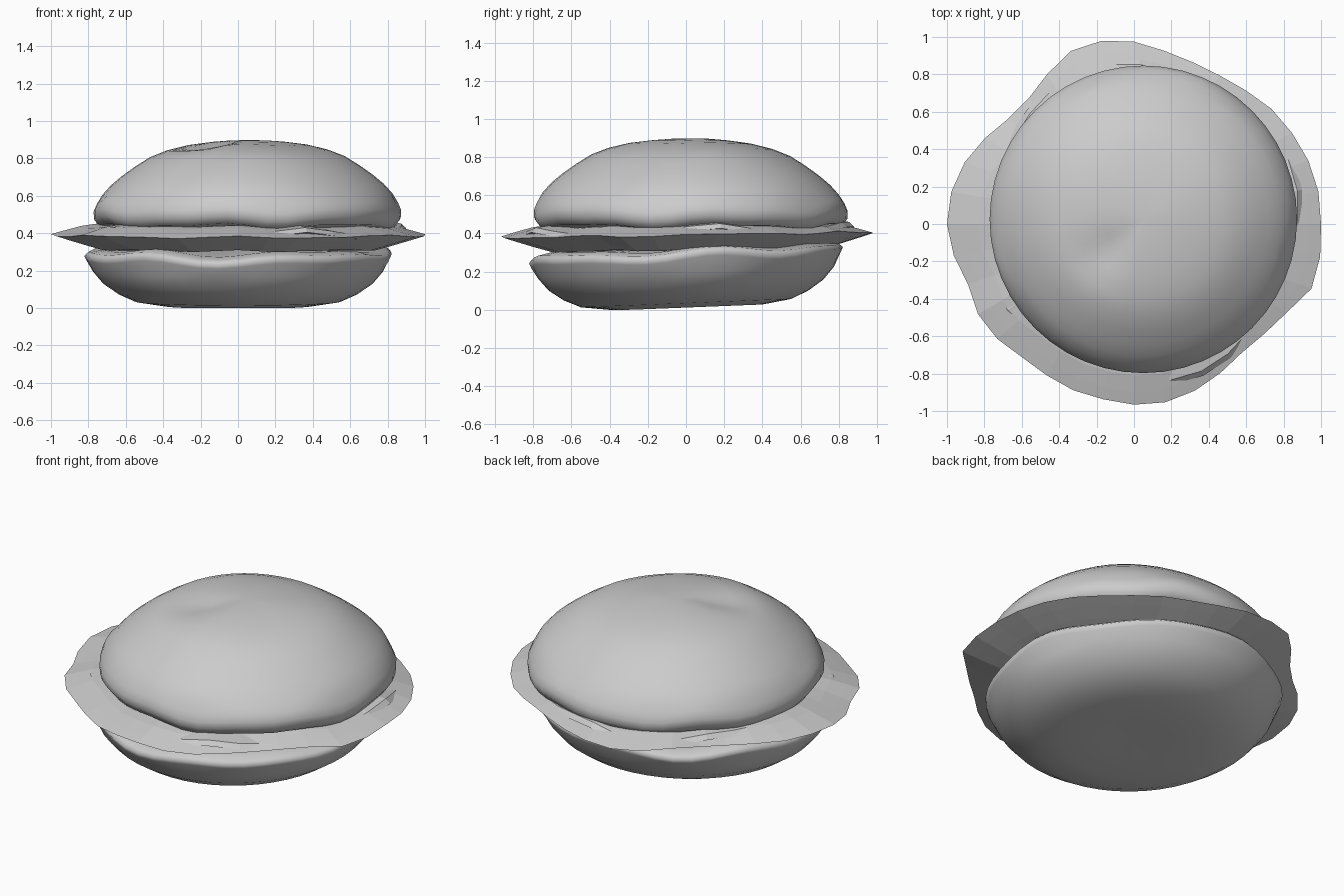
import bpy, bmesh, math

if "Cube" in bpy.data.objects:
    bpy.data.objects.remove(bpy.data.objects["Cube"])


def lathe(name, profile, centre, segments, warp, smooth=True):
    """Revolve (radius, z) points; warp(r, a, z) returns the displaced (r, z)."""
    bm = bmesh.new()
    rings = []
    for r, z in profile:
        if r == 0:
            rings.append([bm.verts.new((centre[0], centre[1], warp(0, 0, z)[1]))])
            continue
        ring = []
        for i in range(segments):
            a = 2 * math.pi * i / segments
            rr, zz = warp(r, a, z)
            ring.append(bm.verts.new((centre[0] + rr * math.cos(a),
                                      centre[1] + rr * math.sin(a), zz)))
        rings.append(ring)
    for lo, hi in zip(rings, rings[1:]):
        for i in range(segments):
            j = (i + 1) % segments
            if len(lo) == 1:
                bm.faces.new((lo[0], hi[j], hi[i]))
            elif len(hi) == 1:
                bm.faces.new((lo[i], lo[j], hi[0]))
            else:
                bm.faces.new((lo[i], lo[j], hi[j], hi[i]))
    bmesh.ops.recalc_face_normals(bm, faces=bm.faces)
    mesh = bpy.data.meshes.new(name)
    bm.to_mesh(mesh)
    bm.free()
    for p in mesh.polygons:
        p.use_smooth = smooth
    obj = bpy.data.objects.new(name, mesh)
    bpy.context.collection.objects.link(obj)
    return obj


# Top bun: slightly lumpy dome with a soft crease
def top_warp(r, a, z):
    x, y = r * math.cos(a), r * math.sin(a)
    if z > 0.6:
        z -= 0.035 * math.exp(-((x + 0.2) ** 2 + (y + 0.17) ** 2) / 0.012)
        z += 0.010 * r * math.sin(3 * a + 0.6)
    else:
        z += 0.010 * math.sin(6 * a) + 0.006 * math.sin(11 * a + 1)
    return r, z


lathe("top_bun",
      [(0, 0.42), (0.70, 0.425), (0.79, 0.44), (0.82, 0.48), (0.822, 0.52),
       (0.805, 0.56), (0.775, 0.61), (0.73, 0.66), (0.67, 0.71), (0.60, 0.76),
       (0.52, 0.81), (0.43, 0.845), (0.32, 0.872), (0.2, 0.888),
       (0.1, 0.896), (0, 0.898)],
      (0.05, 0.025), 48, top_warp)


# Bottom bun: shallow bowl, tilted up a little toward the back
def bottom_warp(r, a, z):
    y = r * math.sin(a)
    if z > 0.2:
        z += 0.012 * math.sin(5 * a + 0.5) + 0.008 * math.sin(8 * a)
    return r, max(0, z + 0.04 * y)


lathe("bottom_bun",
      [(0, 0.018), (0.2, 0.012), (0.4, 0.012), (0.55, 0.035), (0.64, 0.075),
       (0.72, 0.13), (0.775, 0.195), (0.81, 0.26), (0.822, 0.285),
       (0.80, 0.305), (0.73, 0.32), (0, 0.325)],
      (0, 0), 48, bottom_warp)

# Leaf outline, read counterclockwise from the top view
OUTLINE = [(1, 0), (.97, .25), (.87, .45), (.72, .63), (.55, .74), (.38, .83),
           (.2, .91), (0, .975), (-.17, .98), (-.35, .92), (-.48, .78),
           (-.6, .61), (-.75, .5), (-.88, .37), (-.97, .2), (-1, 0),
           (-.96, -.18), (-.87, -.35), (-.82, -.52), (-.69, -.65),
           (-.55, -.74), (-.39, -.86), (-.15, -.94), (.09, -.97),
           (.27, -.92), (.42, -.83), (.56, -.7), (.68, -.6), (.82, -.47),
           (.97, -.32), (1, -.05)]
POLAR = sorted((math.atan2(y, x) % (2 * math.pi), math.hypot(x, y)) for x, y in OUTLINE)
POLAR.append((2 * math.pi, 1.0))


def leaf_radius(a):
    for (a0, r0), (a1, r1) in zip(POLAR, POLAR[1:]):
        if a0 <= a <= a1:
            return r0 + (r1 - r0) * (a - a0) / (a1 - a0)
    return 1.0


# Faceted leaf layer: a lens that thins to a wavy rim
def leaf_warp(r, a, z):
    wave = 0.010 * math.sin(7 * a) + 0.007 * math.sin(12 * a + 2)
    return r * leaf_radius(a), z + 0.5 * wave * r + 0.015 * r * math.sin(a)


lathe("leaf_layer",
      [(0, 0.31), (0.74, 0.315), (0.83, 0.34), (0.93, 0.37), (1, 0.392),
       (0.93, 0.412), (0.84, 0.436), (0.76, 0.448), (0, 0.45)],
      (0, 0), 36, leaf_warp, smooth=False)


# Second folded leaf, peeking out around the bun
def fold_warp(r, a, z):
    wave = 0.020 * math.sin(5 * a + 1) + 0.010 * math.sin(9 * a)
    return r * (0.86 + 0.03 * math.sin(4 * a + 0.3)), z + wave + 0.02 * math.sin(a)


lathe("leaf_fold",
      [(0, 0.36), (0.8, 0.36), (1, 0.395), (0.97, 0.42), (0.85, 0.435), (0, 0.44)],
      (0.03, 0.01), 32, fold_warp, smooth=False)
